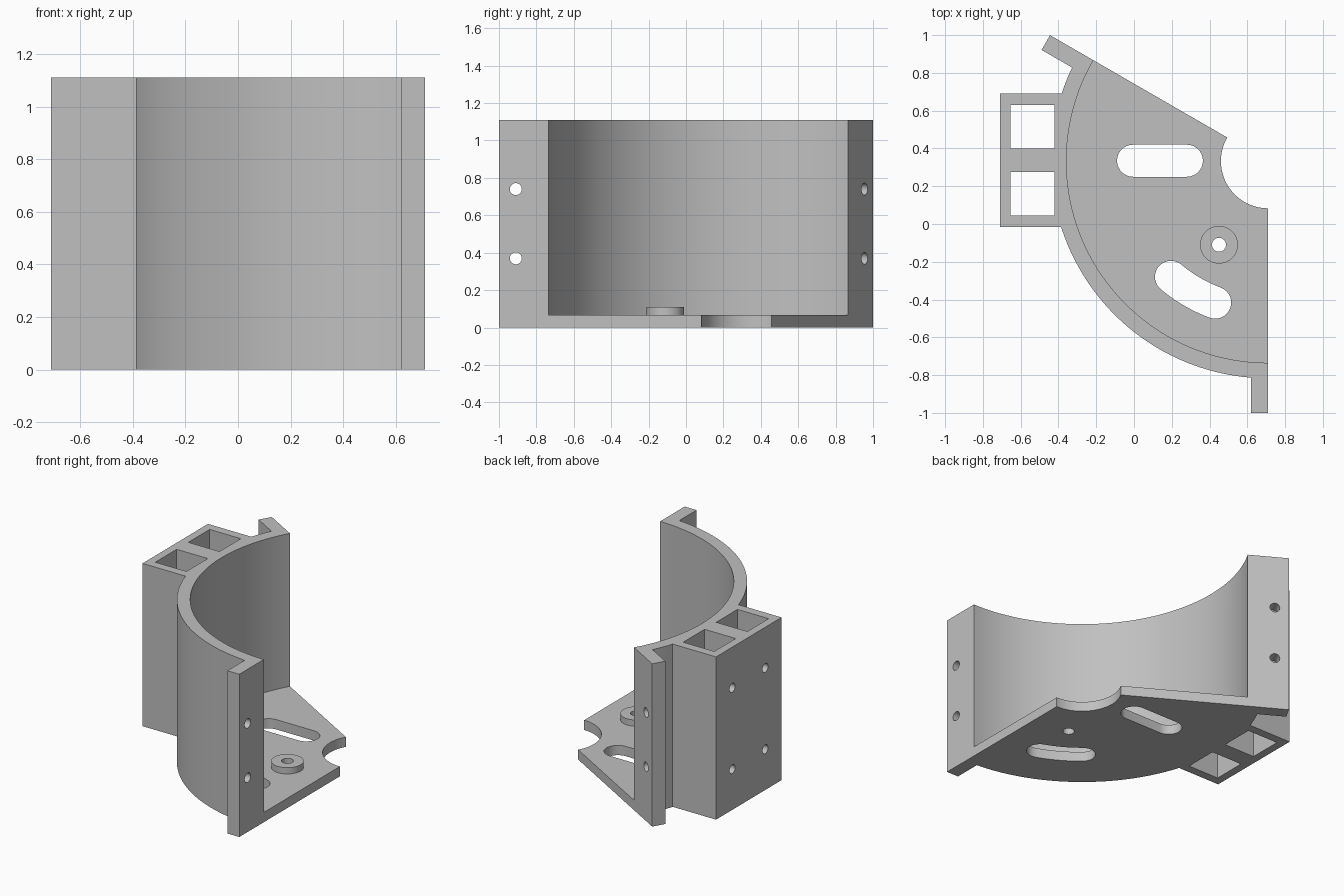
import bpy, bmesh
from math import radians, cos, sin
from mathutils import Matrix, Vector

if "Cube" in bpy.data.objects:
    bpy.data.objects.remove(bpy.data.objects["Cube"], do_unlink=True)

HEIGHT, FLOOR = 1.11, 0.067
OUTER, INNER = 1.15, 1.068
CX, CY = 0.71, 0.333            # centre of the curved wall
HUB = Matrix.Translation((CX, CY, 0))


def add_object(name, bm):
    bmesh.ops.recalc_face_normals(bm, faces=bm.faces)
    mesh = bpy.data.meshes.new(name)
    bm.to_mesh(mesh)
    bm.free()
    obj = bpy.data.objects.new(name, mesh)
    bpy.context.collection.objects.link(obj)
    return obj


def box(name, lo, hi, frame=Matrix()):
    lo, hi = Vector(lo), Vector(hi)
    bm = bmesh.new()
    bmesh.ops.create_cube(bm, size=1, matrix=frame @ Matrix.Translation((lo + hi) / 2)
                          @ Matrix.Diagonal((*(hi - lo), 1)))
    return add_object(name, bm)


def cylinder(name, radius, depth, frame, sides=32):
    bm = bmesh.new()
    bmesh.ops.create_cone(bm, cap_ends=True, segments=sides, radius1=radius,
                          radius2=radius, depth=depth, matrix=frame)
    return add_object(name, bm)


def upright(name, radius, x, y, z0, z1, sides=32):
    return cylinder(name, radius, z1 - z0, Matrix.Translation((x, y, (z0 + z1) / 2)), sides)


def arc(x, y, r, start, end, steps=14):
    angles = [radians(start + (end - start) * i / steps) for i in range(steps + 1)]
    return [(x + r * cos(a), y + r * sin(a)) for a in angles]


def prism(name, outline, z0, z1):
    bm = bmesh.new()
    face = bm.faces.new([bm.verts.new((x, y, z0)) for x, y in outline])
    top = bmesh.ops.extrude_face_region(bm, geom=[face])["geom"]
    bmesh.ops.translate(bm, vec=(0, 0, z1 - z0),
                        verts=[v for v in top if isinstance(v, bmesh.types.BMVert)])
    return add_object(name, bm)


def combine(tool, operation):
    """Apply a boolean to the bracket and discard the tool."""
    mod = bracket.modifiers.new(tool.name, "BOOLEAN")
    mod.operation, mod.solver, mod.object = operation, "EXACT", tool
    bpy.ops.object.modifier_apply(modifier=mod.name)
    bpy.data.objects.remove(tool, do_unlink=True)


def join(tool):
    combine(tool, "UNION")


def cut(tool):
    combine(tool, "DIFFERENCE")


# Curved wall and floor start as one solid drum
bracket = upright("mounting_bracket", OUTER, CX, CY, 0, HEIGHT, 160)
bpy.context.view_layer.objects.active = bracket
bracket.select_set(True)

# Radial end flanges, slightly oversize until the end planes are trimmed
ends = [(270, -1), (150, 1)]
for angle, inward in ends:
    frame = HUB @ Matrix.Rotation(radians(angle), 4, "Z")
    y0, y1 = sorted((inward * 0.09, inward * -0.05))
    join(box("end_flange", (1.1, y0, 0), (1.333, y1, HEIGHT), frame))

# Double box channel on the outside of the wall
join(box("box_channel", (-0.71, -0.015, 0), (-0.2, 0.69, HEIGHT)))

# Hollow interior, hub notch and channel pockets
cut(upright("bore", INNER, CX, CY, FLOOR, 2, 160))
cut(upright("hub_notch", 0.25, CX, CY, -1, 1, 64))
for y0, y1 in ((0.045, 0.275), (0.40, 0.63)):
    cut(box("pocket", (-0.655, y0, -1), (-0.42, y1, 2)))
    for z in (0.2775, 0.8325):
        frame = Matrix.Translation((-0.7, (y0 + y1) / 2, z)) @ Matrix.Rotation(radians(90), 4, "Y")
        cut(cylinder("channel_screw_hole", 0.03, 0.2, frame))

# Trim both ends flat and drill the flanges
for angle, inward in ends:
    frame = HUB @ Matrix.Rotation(radians(angle), 4, "Z")
    y0, y1 = sorted((0, -3 * inward))
    cut(box("end_trim", (-3, y0, -1), (3, y1, 2), frame))
    for z in (0.37, 0.74):
        cut(cylinder("flange_screw_hole", 0.032, 0.4, frame @ Matrix.Translation((1.243, 0, z))
                     @ Matrix.Rotation(radians(90), 4, "X")))

# Straight slot and curved slot in the floor
W = 0.085
cut(prism("straight_slot", arc(0.28, 0.335, W, -90, 90) + arc(-0.005, 0.335, W, 90, 270), -0.5, 0.5))
A, B, R = 230, 249.5, 0.8
first, last = arc(CX, CY, R, A, B)[0], arc(CX, CY, R, A, B)[-1]
cut(prism("curved_slot",
          arc(CX, CY, R + W, A, B)[1:-1] + arc(*last, W, B, B + 180)
          + arc(CX, CY, R - W, B, A)[1:-1] + arc(*first, W, A + 180, A + 360), -0.5, 0.5))

# Raised boss with a through hole
join(upright("boss", 0.1, 0.45, -0.11, 0.03, 0.11, 48))
cut(upright("boss_hole", 0.037, 0.45, -0.11, -0.5, 0.5))

# Single grey finish
grey = bpy.data.materials.new("grey_plastic")
grey.use_nodes = True
colour = (0.53, 0.53, 0.53, 1)
grey.diffuse_color = colour
grey.node_tree.nodes["Principled BSDF"].inputs["Base Color"].default_value = colour
bracket.data.materials.clear()
bracket.data.materials.append(grey)
for poly in bracket.data.polygons:
    poly.material_index = 0

bpy.ops.object.shade_smooth_by_angle(angle=radians(30))
